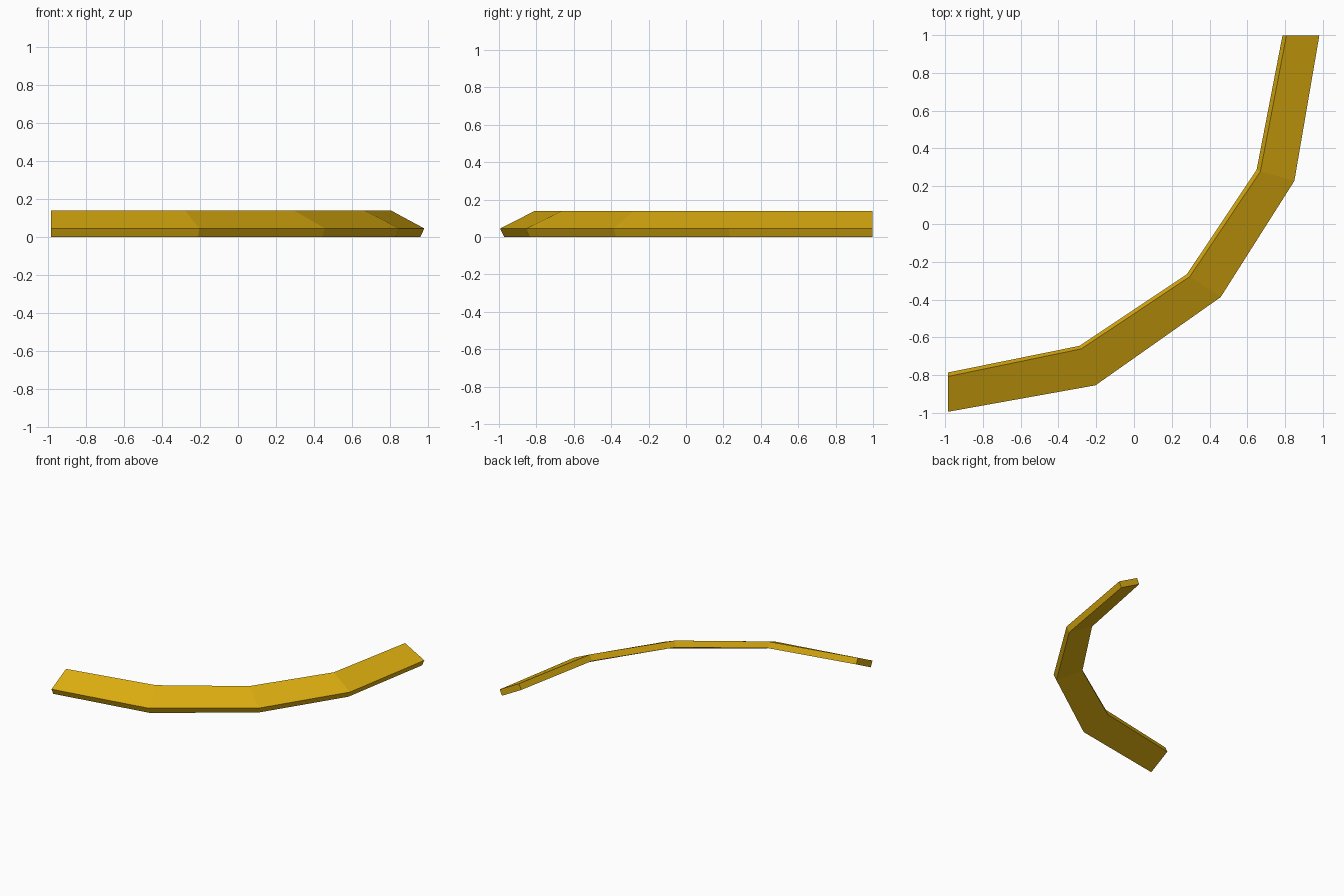
import bpy, bmesh

if "Cube" in bpy.data.objects:
    bpy.data.objects.remove(bpy.data.objects["Cube"])

# Gold paint
gold = bpy.data.materials.new("gold")
gold.diffuse_color = (0.72, 0.42, 0.005, 1)
gold.use_nodes = True
gold.node_tree.nodes["Principled BSDF"].inputs["Base Color"].default_value = gold.diffuse_color

# Four long edges of the tilted trim: height and path in plan
edges = [
    (0.000, [(-.984, -.972), (-.212, -.837), (.442, -.375), (.829, .235), (.960, .997)]),  # outer bottom
    (0.046, [(-.984, -.994), (-.204, -.854), (.459, -.387), (.849, .228), (.981, .997)]),  # outer top
    (0.140, [(-.984, -.807), (-.279, -.661), (.295, -.279), (.669, .278), (.807, .997)]),  # inner top
    (0.094, [(-.984, -.786), (-.288, -.645), (.280, -.266), (.649, .286), (.786, .997)]),  # inner bottom
]

# Curved trim lofted between mitred cross-sections
bm = bmesh.new()
rings = [[bm.verts.new((*path[i], z)) for z, path in edges] for i in range(5)]
for a, b in zip(rings, rings[1:]):
    for k in range(4):
        n = (k + 1) % 4
        bm.faces.new((a[k], b[k], b[n], a[n]))

# End caps
bm.faces.new(rings[0])
bm.faces.new(rings[-1][::-1])
bmesh.ops.recalc_face_normals(bm, faces=bm.faces)

mesh = bpy.data.meshes.new("curved_trim")
bm.to_mesh(mesh)
bm.free()
mesh.materials.append(gold)
trim = bpy.data.objects.new("curved_trim", mesh)
bpy.context.collection.objects.link(trim)
